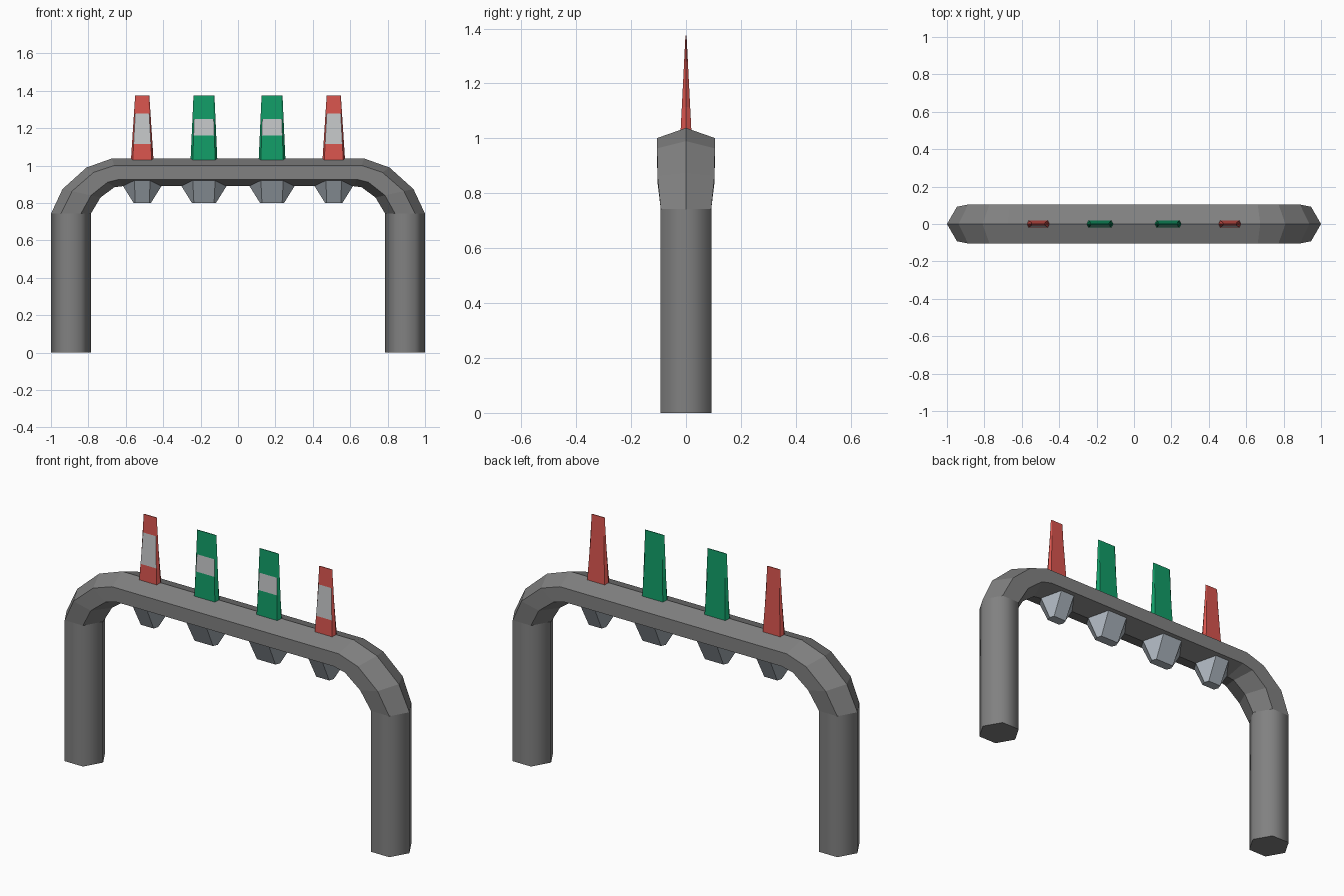
import bpy, bmesh

if "Cube" in bpy.data.objects:
    bpy.data.objects.remove(bpy.data.objects["Cube"])


def material(name, rgb):
    m = bpy.data.materials.new(name)
    m.diffuse_color = (*rgb, 1)
    m.use_nodes = True
    m.node_tree.nodes["Principled BSDF"].inputs["Base Color"].default_value = m.diffuse_color
    return m


GREY = material("stone grey", (0.22, 0.22, 0.22))
RED = material("coral red", (0.68, 0.09, 0.075))
GREEN = material("deep green", (0.006, 0.33, 0.135))
PALE = material("pale band", (0.56, 0.57, 0.58))
STEEL = material("steel", (0.42, 0.47, 0.52))


def loft(name, rings, mats, rule=None, smooth=None):
    """Skin a list of equal-sized rings and cap both ends."""
    bm = bmesh.new()
    loops = [[bm.verts.new(p) for p in r] for r in rings]
    n = len(loops[0])
    for a, b in zip(loops, loops[1:]):
        for i in range(n):
            j = (i + 1) % n
            bm.faces.new((a[i], a[j], b[j], b[i]))
    bm.faces.new(loops[0])
    bm.faces.new(loops[-1])
    bmesh.ops.recalc_face_normals(bm, faces=bm.faces)
    for f in bm.faces:
        c = f.calc_center_median()
        if rule and rule(c, f.normal):
            f.material_index = 1
        if smooth and smooth(c, f.normal):
            f.smooth = True
    me = bpy.data.meshes.new(name)
    bm.to_mesh(me)
    bm.free()
    for m in mats:
        me.materials.append(m)
    ob = bpy.data.objects.new(name, me)
    bpy.context.collection.objects.link(ob)
    return ob


def arch_ring(o, i, hw, s):
    """Six-sided section between an outer and an inner point of the arch."""
    def mix(t):
        return s * (o[0] + (i[0] - o[0]) * t), o[1] + (i[1] - o[1]) * t
    pts = [(0, 0), (.25, hw), (.75, hw), (1, 0), (.75, -hw), (.25, -hw)]
    return [(mix(t)[0], y, mix(t)[1]) for t, y in pts]


def hex_ring(x, z, half, flat, depth):
    """Six-sided ring with points left and right and flats front and back."""
    return [(x + half, 0, z), (x + flat, depth, z), (x - flat, depth, z),
            (x - half, 0, z), (x - flat, -depth, z), (x + flat, -depth, z)]


# Arch: two smooth legs joined by faceted bends and a flat bar
sections = [((1, 0), (.787, 0), .092), ((1, .743), (.787, .743), .092),
            ((.938, .875), (.735, .83), .104), ((.81, .99), (.66, .885), .105),
            ((.675, 1.038), (.62, .89), .105)]
rings = [arch_ring(*s, -1) for s in sections]
rings += [arch_ring(*s, 1) for s in reversed(sections)]
loft("arch", rings, [GREY],
     smooth=lambda c, n: .1 < c.z < .7 and abs(n.z) < .01)

# Fins on top with a pale front band, and hanging studs under the bar:
# name, centre, colour, base half width, top half width, band heights
kinds = [("outer", .512, RED, .061, .038, 1.115, 1.28),
         ("inner", .182, GREEN, .072, .056, 1.16, 1.25)]
for side, s in (("left", -1), ("right", 1)):
    for kind, cx, mat, base, tip, lo, hi in kinds:
        x = s * cx
        rings = []
        for z in (1.02, lo, hi, 1.375):
            t = (z - 1.02) / .355
            half = base + (tip - base) * t
            rings.append(hex_ring(x, z, half, half * .84, .02 - .018 * t))
        loft(f"{kind}_fin_{side}", rings, [mat, PALE],
             lambda c, n: n.y < -.9 and lo < c.z < hi)

        flat = .042 if kind == "outer" else .06
        loft(f"{kind}_stud_{side}",
             [hex_ring(x, .93, flat + .085, flat, .092),
              hex_ring(x, .80, flat + .004, flat * .9, .025)], [STEEL])
